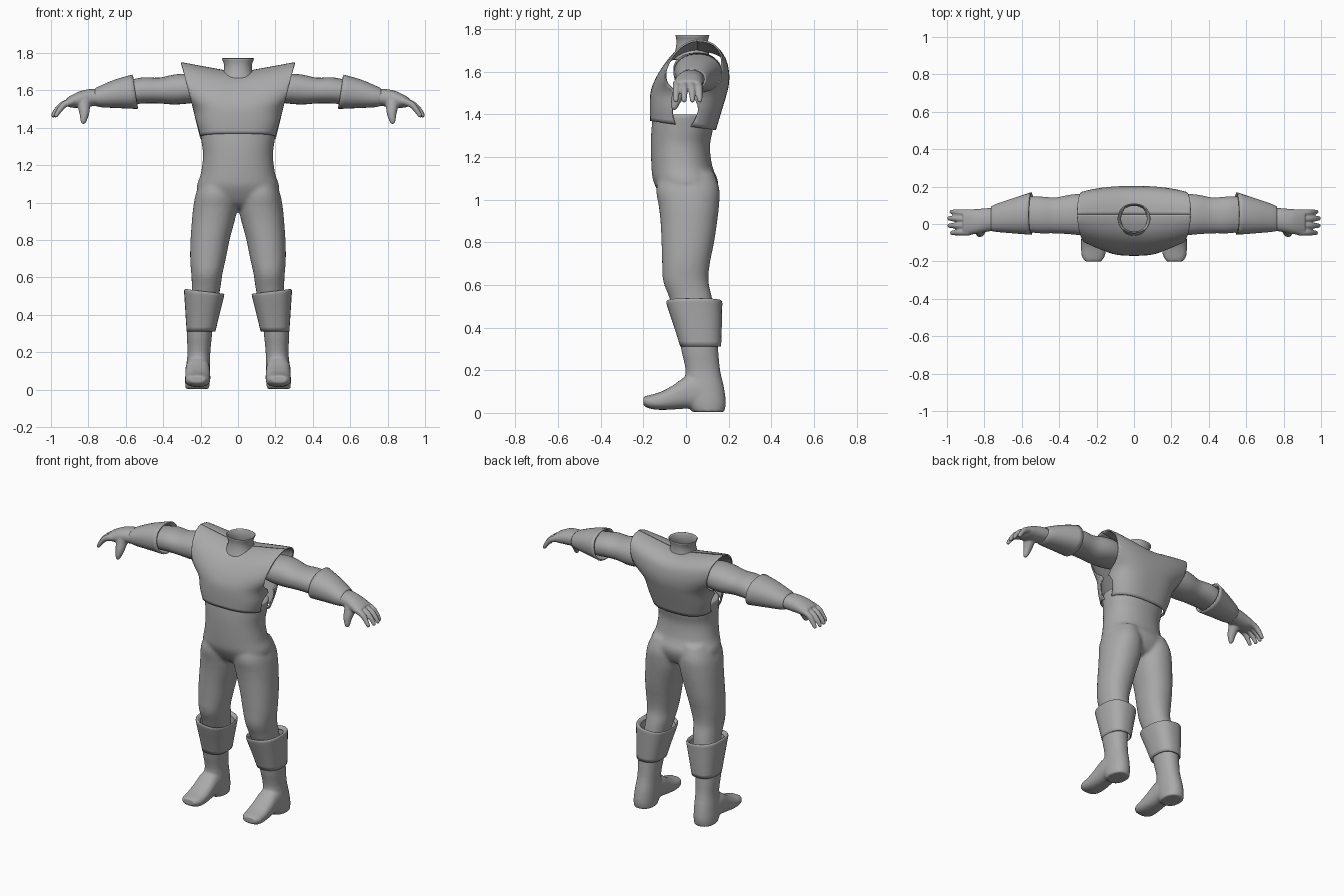
import bpy, bmesh, math
from mathutils import Vector

if "Cube" in bpy.data.objects:
    bpy.data.objects.remove(bpy.data.objects["Cube"])

grey = bpy.data.materials.new("plain grey")
grey.diffuse_color = (0.4, 0.4, 0.4, 1)
grey.use_nodes = True
grey.node_tree.nodes["Principled BSDF"].inputs["Base Color"].default_value = grey.diffuse_color


def spline(rings, steps):
    """Smoothly add in-between rings (Catmull-Rom)."""
    out = []
    for i in range(len(rings) - 1):
        p = [rings[max(0, min(len(rings) - 1, i + k))] for k in (-1, 0, 1, 2)]
        for s in range(steps):
            t = s / steps
            out.append([0.5 * (2 * b + (c - a) * t + (2 * a - 5 * b + 4 * c - d) * t * t
                               + (3 * b - a - 3 * c + d) * t ** 3)
                        for a, b, c, d in zip(*p)])
    return out + [rings[-1]]


def loft(bm, axis, rings, n=32, p=2.2, steps=3, tilt=0.0, caps=(True, True)):
    """Skin rings (t, a0, a1, b0, b1) stacked along an axis; x: a=y b=z, y: a=x b=z, z: a=x b=y."""
    rows = []
    for k, (t, a0, a1, b0, b1) in enumerate(spline(rings, steps)):
        row = []
        for i in range(n):
            w = 2 * math.pi * (i + 0.5) / n
            c, s = math.cos(w), math.sin(w)
            u = math.copysign(abs(c) ** (2 / p), c) * (a1 - a0) / 2
            v = math.copysign(abs(s) ** (2 / p), s) * (b1 - b0) / 2
            a, b = (a0 + a1) / 2 + u, (b0 + b1) / 2 + v
            # the first rim leans, the last one stays square
            lean = tilt * (1 - k / max(1, (len(rings) - 1) * steps))
            co = {"x": (t + lean * v, a, b), "y": (a, t, b), "z": (a, b, t + lean * u)}[axis]
            row.append(bm.verts.new(co))
        rows.append(row)
    for r0, r1 in zip(rows, rows[1:]):
        for i in range(n):
            j = (i + 1) % n
            bm.faces.new((r0[i], r0[j], r1[j], r1[i]))
    if caps[0]:
        bm.faces.new(rows[0])
    if caps[1]:
        bm.faces.new(rows[-1])


def blob_chain(bm, pts, r0, r1, n=14):
    """Row of overlapping balls along a bent path, for fingers."""
    path = spline(pts, n)
    for i, co in enumerate(path):
        ret = bmesh.ops.create_icosphere(bm, subdivisions=2,
                                         radius=r0 + (r1 - r0) * i / (len(path) - 1))
        bmesh.ops.translate(bm, verts=ret["verts"], vec=Vector(co))


def finish(name, bm, mirror=True, voxel=0, smooth=0, thick=0):
    bmesh.ops.recalc_face_normals(bm, faces=bm.faces)
    me = bpy.data.meshes.new(name)
    bm.to_mesh(me)
    bm.free()
    me.materials.append(grey)
    ob = bpy.data.objects.new(name, me)
    bpy.context.collection.objects.link(ob)
    if mirror:
        m = ob.modifiers.new("mirror", "MIRROR")
        m.use_mirror_merge = False
    if voxel:
        m = ob.modifiers.new("blend", "REMESH")
        m.mode, m.voxel_size, m.use_smooth_shade = "VOXEL", voxel, True
    if smooth:
        m = ob.modifiers.new("soften", "SMOOTH")
        m.factor, m.iterations = 0.5, smooth
    if thick:
        m = ob.modifiers.new("cloth", "SOLIDIFY")
        m.thickness, m.offset = thick, -1
    bpy.ops.object.select_all(action="DESELECT")
    ob.select_set(True)
    bpy.context.view_layer.objects.active = ob
    bpy.ops.object.shade_smooth_by_angle(angle=math.radians(50))
    return ob


# Trousers: hips and two legs blended together
bm = bmesh.new()
loft(bm, "z", [(0.97, -.12, .12, -.06, .08), (1.0, -.19, .19, -.105, .125), (1.08, -.222, .222, -.152, .152),
               (1.15, -.2, .2, -.162, .125), (1.25, -.187, .187, -.165, .112),
               (1.32, -.195, .195, -.163, .125), (1.40, -.205, .205, -.155, .13)])
for s in (1, -1):
    leg = [(1.13, .02, .19, -.12, .13), (1.05, .005, .225, -.14, .157), (0.97, .004, .24, -.128, .155),
           (0.9, .018, .247, -.12, .147), (0.8, .045, .254, -.115, .132), (0.7, .065, .256, -.112, .112),
           (0.62, .083, .25, -.108, .105), (0.55, .093, .247, -.082, .12), (0.46, .11, .25, -.05, .135)]
    loft(bm, "z", [(z, *sorted((s * a, s * b)), c, d) for z, a, b, c, d in leg])
finish("trousers", bm, mirror=False, voxel=0.011, smooth=6)

# Tunic with flared shoulders, cut open for the arms
bm = bmesh.new()
loft(bm, "z", [(1.345, -.203, .203, -.168, .14), (1.42, -.226, .226, -.17, .165), (1.50, -.243, .243, -.167, .192),
               (1.56, -.30, .30, -.152, .202), (1.62, -.37, .37, -.125, .202), (1.68, -.41, .41, -.085, .19),
               (1.72, -.42, .42, -.04, .16), (1.743, -.42, .42, .01, .11), (1.75, -.40, .40, .05, .052)],
     n=72, p=2.7, caps=(False, False))
bmesh.ops.remove_doubles(bm, verts=bm.verts, dist=0.0005)
for s in (1, -1):
    bmesh.ops.bisect_plane(bm, geom=bm.verts[:] + bm.edges[:] + bm.faces[:], plane_co=(s * .243, 0, 1.51),
                           plane_no=(s * .23, 0, -.058), clear_outer=True)
for v in bm.verts:
    up = min(1, max(0, (v.co.z - 1.5) / .25))
    low = min(1, max(0, (1.5 - v.co.z) / .15))
    v.co.z += -.055 * up * max(0, 1 - abs(v.co.x) / .3) - .14 * low * v.co.y
finish("tunic", bm, mirror=False, thick=0.008)

# Open neck stub
bm = bmesh.new()
loft(bm, "z", [(1.655, -.09, .09, -.06, .11), (1.70, -.072, .072, -.045, .1),
               (1.74, -.07, .07, -.04, .098), (1.772, -.083, .083, -.045, .105)], caps=(False, False))
finish("neck", bm, mirror=False, thick=0.005)

# Sleeved arm
bm = bmesh.new()
loft(bm, "x", [(.17, -.04, .14, 1.54, 1.67), (.26, -.06, .16, 1.53, 1.688), (.34, -.055, .157, 1.524, 1.685),
               (.42, -.05, .142, 1.53, 1.668), (.5, -.05, .147, 1.53, 1.67), (.56, -.045, .145, 1.525, 1.66),
               (.66, -.043, .12, 1.52, 1.64)])
finish("arm", bm)

# Flared gauntlet
bm = bmesh.new()
loft(bm, "x", [(.55, -.058, .17, 1.5, 1.685), (.65, -.05, .137, 1.505, 1.658), (.74, -.042, .106, 1.51, 1.622),
               (.765, -.036, .092, 1.52, 1.61)], tilt=.15, caps=(False, False))
finish("gauntlet", bm, thick=0.01)

# Hand: palm, four fingers and thumb
bm = bmesh.new()
loft(bm, "x", [(.72, -.035, .088, 1.522, 1.602), (.78, -.04, .085, 1.515, 1.608), (.84, -.052, .08, 1.508, 1.597),
               (.885, -.057, .078, 1.507, 1.577), (.915, -.05, .072, 1.515, 1.56)])
for y, dx in ((-.044, -.014), (-.008, 0), (.028, .001), (.06, -.012)):
    blob_chain(bm, [(.885, y * .95, 1.542), (.935 + dx / 2, y, 1.524),
                    (.968 + dx, y * 1.05, 1.495), (.987 + dx, y * 1.08, 1.466)], .021, .012)
blob_chain(bm, [(.825, -.015, 1.535), (.822, -.042, 1.478), (.827, -.055, 1.433)], .04, .014)
finish("hand", bm, voxel=0.005, smooth=3)

# Boot: shaft, foot and heel
bm = bmesh.new()
loft(bm, "z", [(.44, .125, .265, -.035, .145), (.31, .137, .274, -.025, .15), (.2, .148, .27, -.002, .16),
               (.12, .148, .278, -.01, .178), (.05, .15, .283, .0, .187), (.004, .155, .28, .03, .18)])
loft(bm, "y", [(.15, .165, .27, .015, .12), (.06, .152, .28, .02, .17), (.0, .15, .281, .02, .17),
               (-.06, .148, .282, .016, .13), (-.12, .148, .283, .014, .098), (-.17, .155, .28, .02, .084),
               (-.2, .175, .262, .035, .076)], p=2.5)
finish("boot", bm, voxel=0.008, smooth=4)

# Turned-down boot cuff
bm = bmesh.new()
loft(bm, "z", [(.508, .09, .262, -.07, .145), (.525, .08, .28, -.086, .162), (.518, .073, .289, -.092, .17),
               (.49, .078, .287, -.085, .17), (.4, .1, .281, -.055, .168), (.312, .12, .275, -.028, .165)],
     p=2.5, tilt=.16, caps=(False, False))
finish("boot_cuff", bm, thick=0.008)
